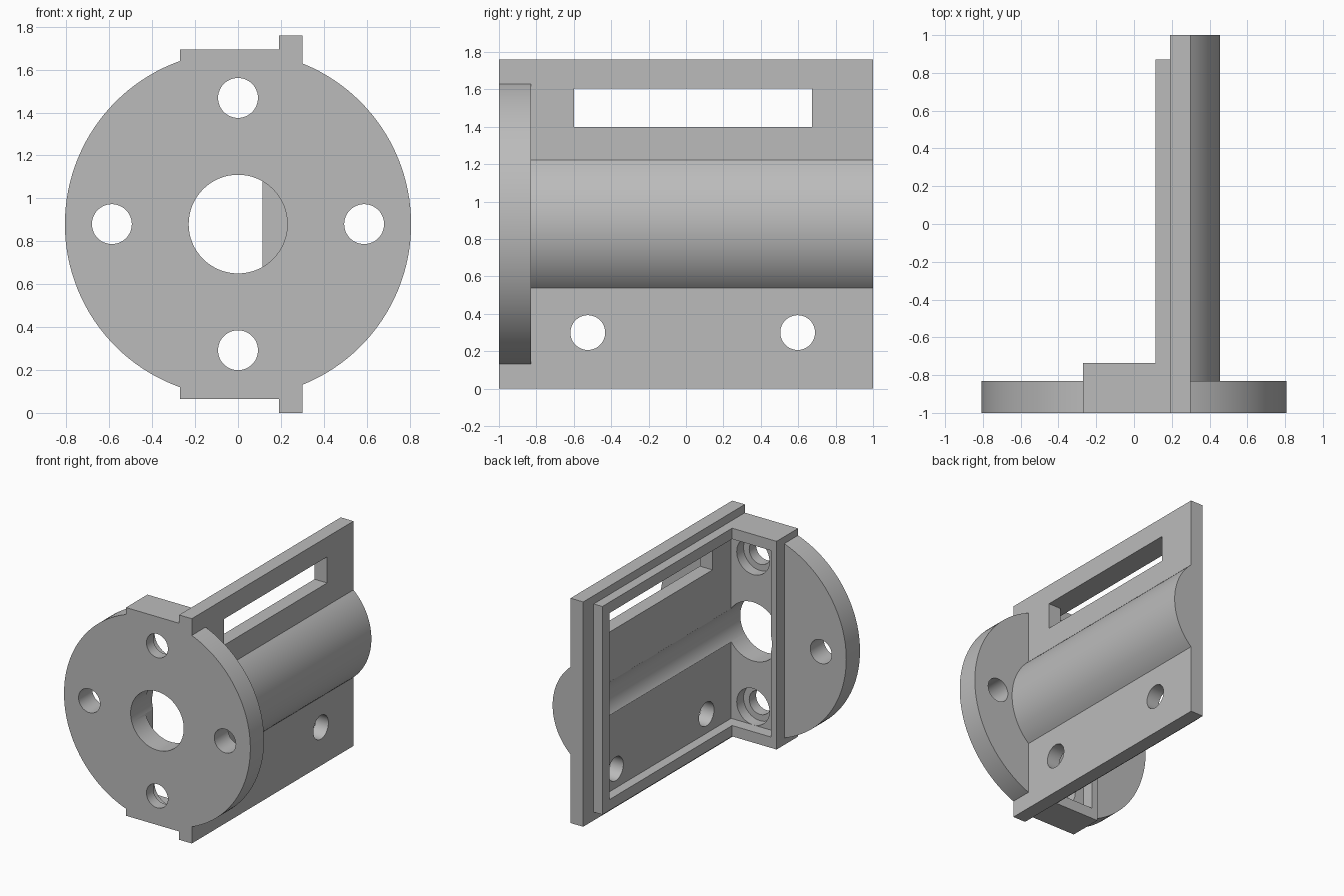
import bpy, bmesh, math
from mathutils import Matrix, Vector

cube = bpy.data.objects.get("Cube")
if cube:
    bpy.data.objects.remove(cube, do_unlink=True)

AXIS_Z = 0.88          # height of the motor axis

grey = bpy.data.materials.new("plain grey")
grey.use_nodes = True
colour = (0.5, 0.5, 0.5, 1)
grey.diffuse_color = colour
grey.node_tree.nodes["Principled BSDF"].inputs["Base Color"].default_value = colour


def finish(name, bm):
    bmesh.ops.recalc_face_normals(bm, faces=bm.faces)
    mesh = bpy.data.meshes.new(name)
    bm.to_mesh(mesh)
    bm.free()
    mesh.materials.append(grey)
    ob = bpy.data.objects.new(name, mesh)
    bpy.context.collection.objects.link(ob)
    return ob


def box(name, x, y, z):
    bm = bmesh.new()
    bmesh.ops.create_cube(bm, size=1)
    for v in bm.verts:
        v.co = [a + (c + 0.5) * (b - a) for c, (a, b) in zip(v.co, (x, y, z))]
    return finish(name, bm)


def rod(name, start, axis, length, radius, sides=64):
    """Cylinder running from start along axis."""
    bm = bmesh.new()
    direction = Vector(axis)
    turn = direction.to_track_quat('Z', 'Y').to_matrix().to_4x4()
    place = Matrix.Translation(Vector(start) + direction * length / 2) @ turn
    bmesh.ops.create_cone(bm, cap_ends=True, segments=sides, radius1=radius,
                          radius2=radius, depth=length, matrix=place)
    return finish(name, bm)


def plate_profile(name):
    """Side plate with its rounded bulge, extruded along the depth."""
    reach, face = 0.455, 0.30
    half = math.acos(face / reach)
    pts = [(0.19, 0), (face, 0)]
    for i in range(33):
        a = -half + 2 * half * i / 32
        pts.append((reach * math.cos(a), AXIS_Z + reach * math.sin(a)))
    pts += [(face, 2 * AXIS_Z), (0.19, 2 * AXIS_Z)]
    bm = bmesh.new()
    section = bm.faces.new([bm.verts.new((x, -1, z)) for x, z in pts])
    out = bmesh.ops.extrude_face_region(bm, geom=[section], use_keep_orig=True)
    moved = [g for g in out["geom"] if isinstance(g, bmesh.types.BMVert)]
    bmesh.ops.translate(bm, verts=moved, vec=(0, 2, 0))
    return finish(name, bm)


def combine(target, parts, operation):
    """Boolean each part into target and drop the helper."""
    for part in parts:
        part.hide_render = True
        mod = target.modifiers.new("combine", 'BOOLEAN')
        mod.operation = operation
        mod.solver = 'EXACT'
        mod.object = part
        graph = bpy.context.evaluated_depsgraph_get()
        result = bpy.data.meshes.new_from_object(target.evaluated_get(graph))
        target.modifiers.clear()
        target.data = result
        bpy.data.objects.remove(part, do_unlink=True)


# Solid parts: side plate, round flange, flange collar and raised rim
housing = plate_profile("motor_bracket")
combine(housing, [
    rod("round_flange", (0, -1, AXIS_Z), (0, 1, 0), 0.17, 0.807, 128),
    box("flange_collar", (-0.27, 0.25), (-1, -0.735), (0.065, 1.695)),
    box("raised_rim", (0.115, 0.25), (-0.95, 0.87), (0.065, 1.695)),
], 'UNION')

# Cavity, shaft bore and adjustment slot
cuts = [
    box("cavity", (-0.22, 0.19), (-0.83, 0.78), (0.15, 1.61)),
    rod("shaft_bore", (0, -1.1, AXIS_Z), (0, 1, 0), 1.88, 0.23),
    box("slot", (0.15, 0.5), (-0.6, 0.675), (1.4, 1.605)),
]

# Flange bolt holes, the upper and lower ones counterbored from behind
for side in (-1, 1):
    offset = side * 0.588
    cuts.append(rod("side_hole", (offset, -1.1, AXIS_Z), (0, 1, 0), 0.5, 0.093, 48))
    cuts.append(rod("end_hole", (0, -1.1, AXIS_Z + offset), (0, 1, 0), 0.32, 0.093, 48))
    cuts.append(rod("counterbore", (0, -0.915, AXIS_Z + offset), (0, 1, 0), 0.14, 0.142, 48))

# Two screw holes low in the side plate
for y in (-0.525, 0.597):
    cuts.append(rod("plate_hole", (0.1, y, 0.3), (1, 0, 0), 0.4, 0.093, 48))

combine(housing, cuts, 'DIFFERENCE')

# Smooth curved walls, keep edges crisp
bpy.ops.object.select_all(action='DESELECT')
housing.select_set(True)
bpy.context.view_layer.objects.active = housing
bpy.ops.object.shade_smooth_by_angle(angle=math.radians(25))
